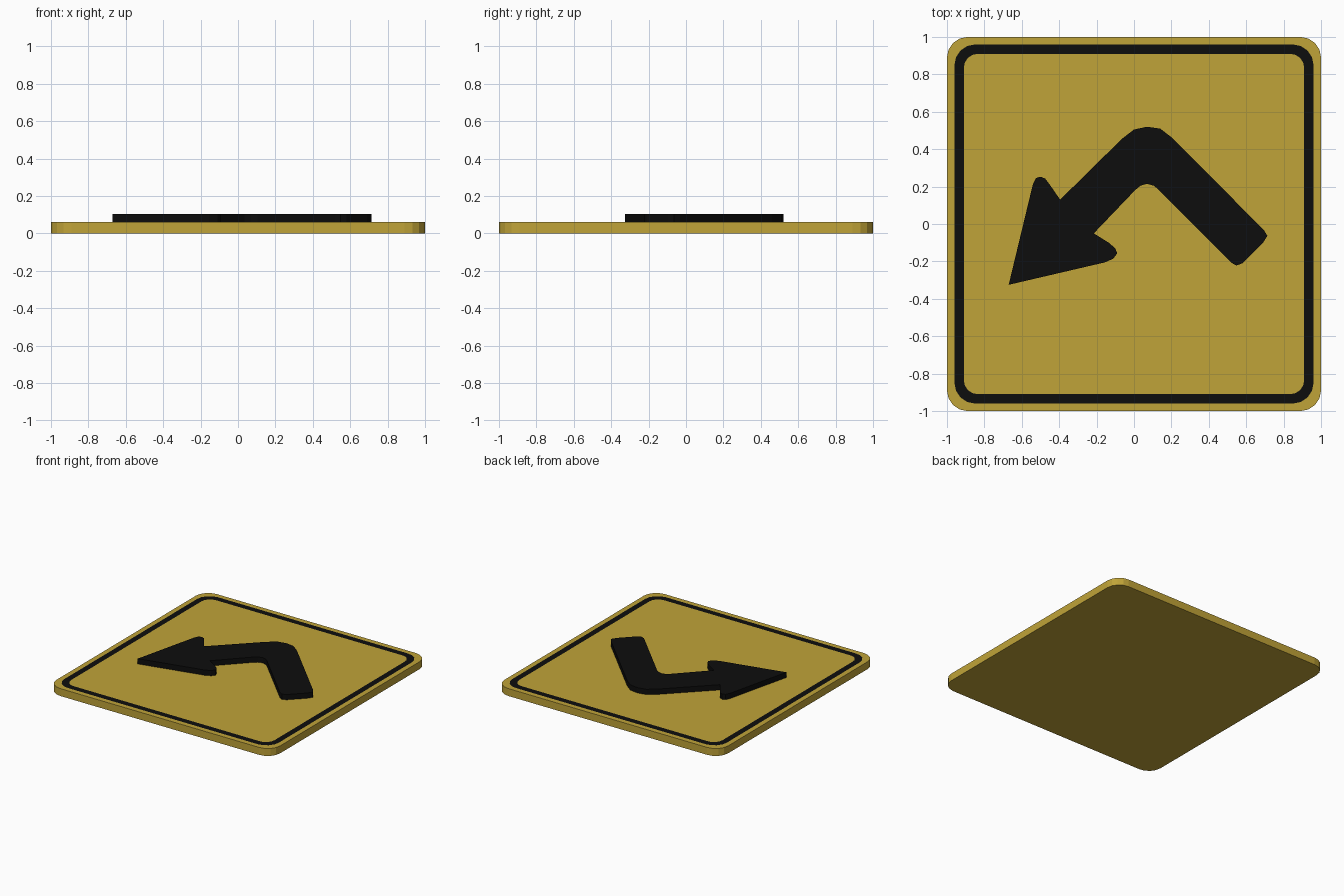
import bpy, bmesh
from math import sin, cos, pi

if "Cube" in bpy.data.objects:
    bpy.data.objects.remove(bpy.data.objects["Cube"])


def material(name, color):
    m = bpy.data.materials.new(name)
    m.diffuse_color = color
    m.use_nodes = True
    m.node_tree.nodes["Principled BSDF"].inputs["Base Color"].default_value = m.diffuse_color
    return m


yellow = material("yellow_paint", (0.53, 0.37, 0.04, 1))
black = material("black_paint", (0.004, 0.004, 0.004, 1))


def finish(bm, name, mats):
    bmesh.ops.recalc_face_normals(bm, faces=bm.faces)
    mesh = bpy.data.meshes.new(name)
    bm.to_mesh(mesh)
    bm.free()
    for m in mats:
        mesh.materials.append(m)
    ob = bpy.data.objects.new(name, mesh)
    bpy.context.collection.objects.link(ob)
    return ob


def rounded_loop(bm, half, radius, z, segments=4):
    c = half - radius
    loop = []
    for q, (sx, sy) in enumerate([(1, 1), (-1, 1), (-1, -1), (1, -1)]):
        for i in range(segments + 1):
            a = (q + i / segments) * pi / 2
            loop.append(bm.verts.new((sx * c + radius * cos(a), sy * c + radius * sin(a), z)))
    return loop


# Sign plate: side wall, yellow margin, flush black border, yellow field
T = 0.06
bm = bmesh.new()
loops = [rounded_loop(bm, h, r, z) for h, r, z in
         [(1.0, 0.11, 0), (1.0, 0.11, T), (0.96, 0.11, T), (0.91, 0.075, T)]]
bm.faces.new(loops[0])
for k, (a, b) in enumerate(zip(loops, loops[1:])):
    for i in range(len(a)):
        j = (i + 1) % len(a)
        f = bm.faces.new((a[i], a[j], b[j], b[i]))
        f.material_index = 1 if k == 2 else 0
bm.faces.new(loops[-1])
finish(bm, "sign_plate", [yellow, black])

# Raised bent arrow
outline = [
    (-.67, -.325), (-.155, -.205), (-.11, -.185), (-.09, -.157), (-.10, -.13), (-.135, -.10),
    (-.215, -.05), (.005, .18), (.035, .205), (.07, .215), (.105, .205), (.13, .185),
    (.52, -.207), (.548, -.222), (.58, -.21), (.69, -.10), (.713, -.063), (.695, -.033),
    (.205, .46), (.14, .51), (.07, .52), (0, .505), (-.065, .455), (-.395, .13),
    (-.45, .21), (-.475, .243), (-.50, .253), (-.525, .245), (-.54, .215)]
bm = bmesh.new()
face = bm.faces.new([bm.verts.new((x, y, T)) for x, y in outline])
ext = bmesh.ops.extrude_face_region(bm, geom=[face], use_keep_orig=True)
top = [v for v in ext["geom"] if isinstance(v, bmesh.types.BMVert)]
bmesh.ops.translate(bm, verts=top, vec=(0, 0, 0.043))
finish(bm, "arrow", [black])
